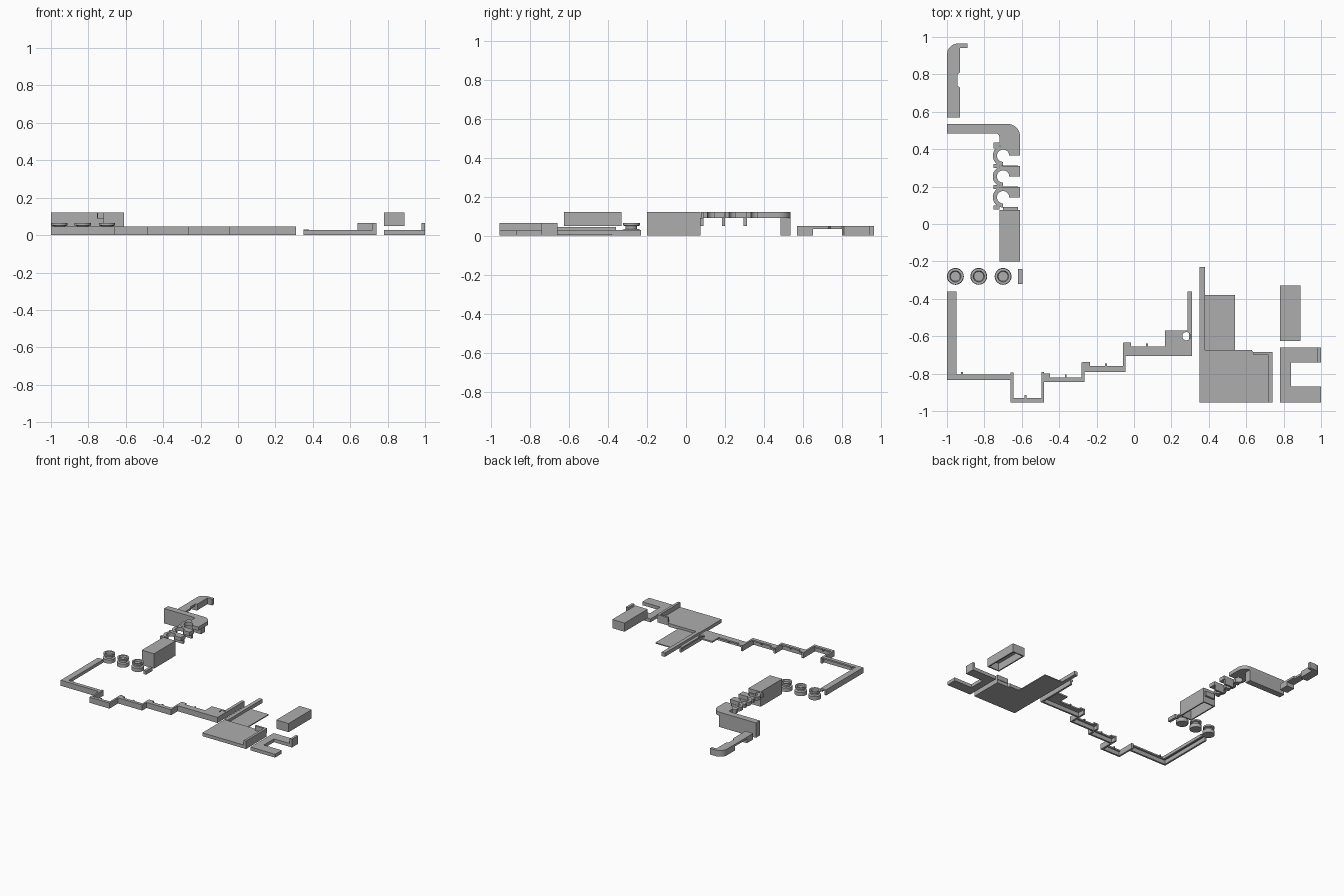
import bpy, bmesh
from math import cos, sin, radians

cube = bpy.data.objects.get("Cube")
if cube:
    bpy.data.objects.remove(cube, do_unlink=True)

grey = bpy.data.materials.new("plain_grey")
grey.use_nodes = True
colour = (0.42, 0.42, 0.42, 1)
grey.diffuse_color = colour
grey.node_tree.nodes["Principled BSDF"].inputs["Base Color"].default_value = colour


def finish(name, bm, smooth=False):
    bmesh.ops.recalc_face_normals(bm, faces=bm.faces)
    mesh = bpy.data.meshes.new(name)
    bm.to_mesh(mesh)
    bm.free()
    mesh.materials.append(grey)
    ob = bpy.data.objects.new(name, mesh)
    bpy.context.collection.objects.link(ob)
    if smooth:
        bpy.ops.object.select_all(action="DESELECT")
        ob.select_set(True)
        bpy.context.view_layer.objects.active = ob
        bpy.ops.object.shade_smooth_by_angle()
    return ob


def prism(bm, points, z0, z1):
    """Extrude a plan outline between two heights."""
    face = bm.faces.new([bm.verts.new((x, y, z0)) for x, y in points])
    top = bmesh.ops.extrude_face_region(bm, geom=[face], use_keep_orig=True)["geom"]
    bmesh.ops.translate(bm, vec=(0, 0, z1 - z0),
                        verts=[v for v in top if isinstance(v, bmesh.types.BMVert)])


def box(bm, x0, x1, y0, y1, z0, z1):
    prism(bm, [(x0, y0), (x1, y0), (x1, y1), (x0, y1)], z0, z1)


def arc(cx, cy, r, a0, a1, n=16):
    angles = [radians(a0 + (a1 - a0) * i / n) for i in range(n + 1)]
    return [(cx + r * cos(a), cy + r * sin(a)) for a in angles]


def hood(name, x0, x1, y0, y1, z0, z1, t=0.01):
    """Box open at the bottom."""
    bm = bmesh.new()
    box(bm, x0, x1, y0, y1, z1 - t, z1)
    for a, b in ((x0, x0 + t), (x1 - t, x1)):
        box(bm, a, b, y0, y1, z0, z1 - t)
    for a, b in ((y0, y0 + t), (y1 - t, y1)):
        box(bm, x0 + t, x1 - t, a, b, z0, z1 - t)
    return finish(name, bm)


# Rear arm: notched slab with a rounded hook and two feet
bm = bmesh.new()
slab = [(-1, .57), (-.93, .57), (-.93, .73), (-.945, .74), (-.945, .8), (-.93, .81),
        (-.93, .94), (-.89, .94), (-.89, .965)] + arc(-.94, .905, .06, 90, 180, 8)
prism(bm, slab, .033, .05)
box(bm, -1, -.93, .57, .65, 0, .033)
foot = [(-1, .8), (-.945, .8), (-.93, .81), (-.93, .94), (-.89, .94),
        (-.89, .965)] + arc(-.94, .905, .06, 90, 180, 8)
prism(bm, foot, 0, .033)
finish("rear_arm", bm, True)

# Back wall and the rounded ledge turning forward from it
bm = bmesh.new()
box(bm, -1, -.67, .485, .535, 0, .09)
ledge = [(-1, .485), (-.74, .485)] + arc(-.74, .465, .02, 90, 0, 5)
ledge += [(-.72, .42), (-.61, .42)] + arc(-.675, .47, .065, 0, 90, 10) + [(-1, .535)]
prism(bm, ledge, .09, .12)
finish("back_wall", bm, True)

# Three hooked bays with thin posts, joined by a back strip
bm = bmesh.new()
for i in range(3):
    cy = .365 - i * .111
    hook = [(-.61, cy), (-.61, cy + .055)] + arc(-.7, cy, .055, 90, 270)
    hook += arc(-.7, cy, .033, 270, 0, 24)
    prism(bm, hook, .09, .12)
    box(bm, -.7, -.69 + .07, cy - .07, cy - .053, .05, .09)
    # strip pieces between the hooks
    box(bm, -.75, -.72, cy - .066, cy - .045, .09, .12)
box(bm, -.75, -.72, .405, .435, .09, .12)
finish("hooked_bays", bm, True)

# Hollow boxes
hood("side_box", -.72, -.61, -.2, .075, 0, .12)
hood("raised_box", .78, .89, -.625, -.33, .05, .12)

# Spool stools, turned from one profile, and the small plate beside them
profile = [(.02, .0), (.045, 0), (.045, .03), (.03, .034), (.03, .048), (.043, .052),
           (.043, .065), (.03, .065), (.026, .052), (.02, .052)]
for i, x in enumerate((-.955, -.83, -.7)):
    bm = bmesh.new()
    n = 32
    rings = [[bm.verts.new((x + r * cos(radians(360 * k / n)),
                            -.28 + r * sin(radians(360 * k / n)), z)) for k in range(n)]
             for r, z in profile]
    for a, b in zip(rings, rings[1:]):
        for k in range(n):
            m = (k + 1) % n
            bm.faces.new((a[k], a[m], b[m], b[k]))
    bm.faces.new(rings[0])
    bm.faces.new(rings[-1])
    finish(f"stool_{i + 1}", bm, True)
bm = bmesh.new()
box(bm, -.62, -.597, -.32, -.24, 0, .03)
finish("small_plate", bm)

# Stepped front counter: thin top on an outer wall
bm = bmesh.new()
TOP, UNDER, WALL = .045, .033, .015
runs = [(-1, -.65, -.835, -.805), (-.66, -.48, -.955, -.93), (-.49, -.265, -.845, -.82),
        (-.275, -.045, -.79, -.76), (-.055, .31, -.705, -.655)]
for x0, x1, y0, y1 in runs:
    box(bm, x0, x1, y0, y1, UNDER, TOP)
    box(bm, x0, x1, y0, y0 + WALL, 0, UNDER)
    # small tick part way along the run
    tick = x0 + .125 if x1 < 0 and x0 > -.6 or x1 > 0 else x0 + .08
    box(bm, tick - .005, tick + .005, y1, y1 + .015, UNDER, TOP)
# step connectors
for x, y0, y1 in ((-.66, -.955, -.795), (-.495, -.955, -.79),
                  (-.28, -.845, -.74), (-.06, -.79, -.635)):
    box(bm, x, x + .015, y0, y1, 0, TOP)
# raised tabs behind each step
for x0, x1, y0, y1 in runs[2:]:
    box(bm, x0, x0 + .04, y1, y1 + .022, UNDER, TOP)
# left arm and right end
box(bm, -1, -.95, -.835, -.36, UNDER, TOP)
box(bm, -1, -1 + WALL, -.835, -.36, 0, UNDER)
box(bm, -.965, -.95, -.8, -.36, .02, UNDER)
box(bm, .295, .31, -.705, -.36, 0, UNDER)
box(bm, .285, .31, -.57, -.36, UNDER, TOP)
# end panel, with a half-round cut on each side of the hole's centre line
hx, hy, hr = .28, -.6, .022
prism(bm, [(.165, -.655), (hx, -.655)] + arc(hx, hy, hr, 270, 90, 12)
      + [(hx, -.57), (.165, -.57)], UNDER, TOP)
prism(bm, [(hx, -.655), (.31, -.655), (.31, -.57), (hx, -.57)]
      + arc(hx, hy, hr, 90, -90, 12), UNDER, TOP)
finish("stepped_counter", bm)

# Low platform with side rail, thin floor and corner screen
bm = bmesh.new()
prism(bm, [(.35, -.955), (.74, -.955), (.74, -.69), (.64, -.69), (.63, -.675),
           (.35, -.675)], 0, .027)
box(bm, .35, .38, -.675, -.23, 0, .03)
box(bm, .38, .54, -.675, -.38, 0, .008)
box(bm, .72, .74, -.955, -.69, .027, .065)
box(bm, .64, .74, -.7, -.685, .027, .065)
finish("platform", bm)

# C-shaped bench with an end screen
bm = bmesh.new()
prism(bm, [(.78, -.955), (1, -.955), (1, -.87), (.84, -.87), (.84, -.74), (1, -.74),
           (1, -.66), (.78, -.66)], 0, .027)
box(bm, .98, 1, -.74, -.66, .027, .065)
finish("c_bench", bm)
